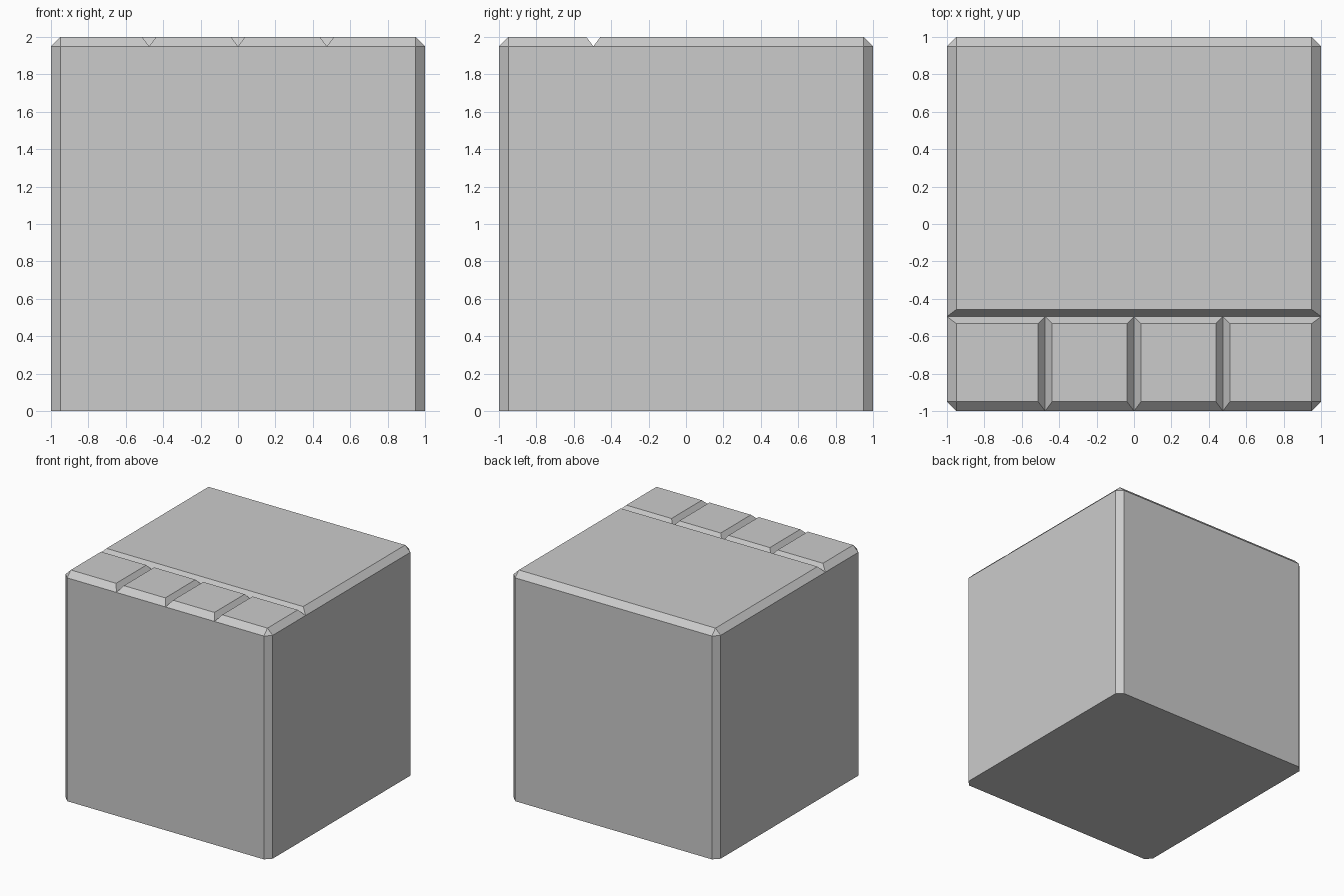
import bpy
import bmesh

if "Cube" in bpy.data.objects:
    bpy.data.objects.remove(bpy.data.objects["Cube"])

C = 0.05          # outer chamfer
G = 0.0375        # half width of each V groove
VALLEY = -0.495   # y of the long groove
BASE, TOP = 1.95, 2.0


def base_outline(x0, x1, y0, y1):
    # Counter-clockwise rectangle; corners on the block's vertical edges are cut
    pts = []
    for x, y in ((x0, y0), (x1, y0), (x1, y1), (x0, y1)):
        if abs(x) == 1 and abs(y) == 1:
            cut = [(x, y * (1 - C)), (x * (1 - C), y)]
            pts += cut if x * y > 0 else cut[::-1]
        else:
            pts.append((x, y))
    return pts


def hull_object(name, points, open_z):
    # Convex solid without the hidden face lying on the seam at open_z
    bm = bmesh.new()
    for p in points:
        bm.verts.new(p)
    bmesh.ops.convex_hull(bm, input=bm.verts[:])
    bmesh.ops.dissolve_limit(bm, angle_limit=0.01, verts=bm.verts[:], edges=bm.edges[:])
    bmesh.ops.recalc_face_normals(bm, faces=bm.faces[:])
    seam = [f for f in bm.faces if all(abs(v.co.z - open_z) < 1e-4 for v in f.verts)]
    bmesh.ops.delete(bm, geom=seam, context='FACES_ONLY')
    mesh = bpy.data.meshes.new(name)
    bm.to_mesh(mesh)
    bm.free()
    obj = bpy.data.objects.new(name, mesh)
    bpy.context.collection.objects.link(obj)


def top_tile(name, x0, x1, y0, y1):
    # Raised tile with sloping sides, wider on the outside of the block
    def inset(v):
        return C if abs(v) == 1 else G
    a, b = x0 + inset(x0), x1 - inset(x1)
    c, d = y0 + inset(y0), y1 - inset(y1)
    pts = [(x, y, BASE) for x, y in base_outline(x0, x1, y0, y1)]
    pts += [(x, y, TOP) for x in (a, b) for y in (c, d)]
    hull_object(name, pts, BASE)


# Main block with chamfered vertical edges
hull_object("block", [(x, y, z) for z in (0, BASE)
                      for x, y in base_outline(-1, 1, -1, 1)], BASE)

# Large top panel behind the long groove
top_tile("top_panel", -1, 1, VALLEY, 1)

# Four small tiles along the front edge
xs = [-1, -0.475, 0, 0.475, 1]
for i in range(4):
    top_tile(f"front_tile_{i + 1}", xs[i], xs[i + 1], -1, VALLEY)
